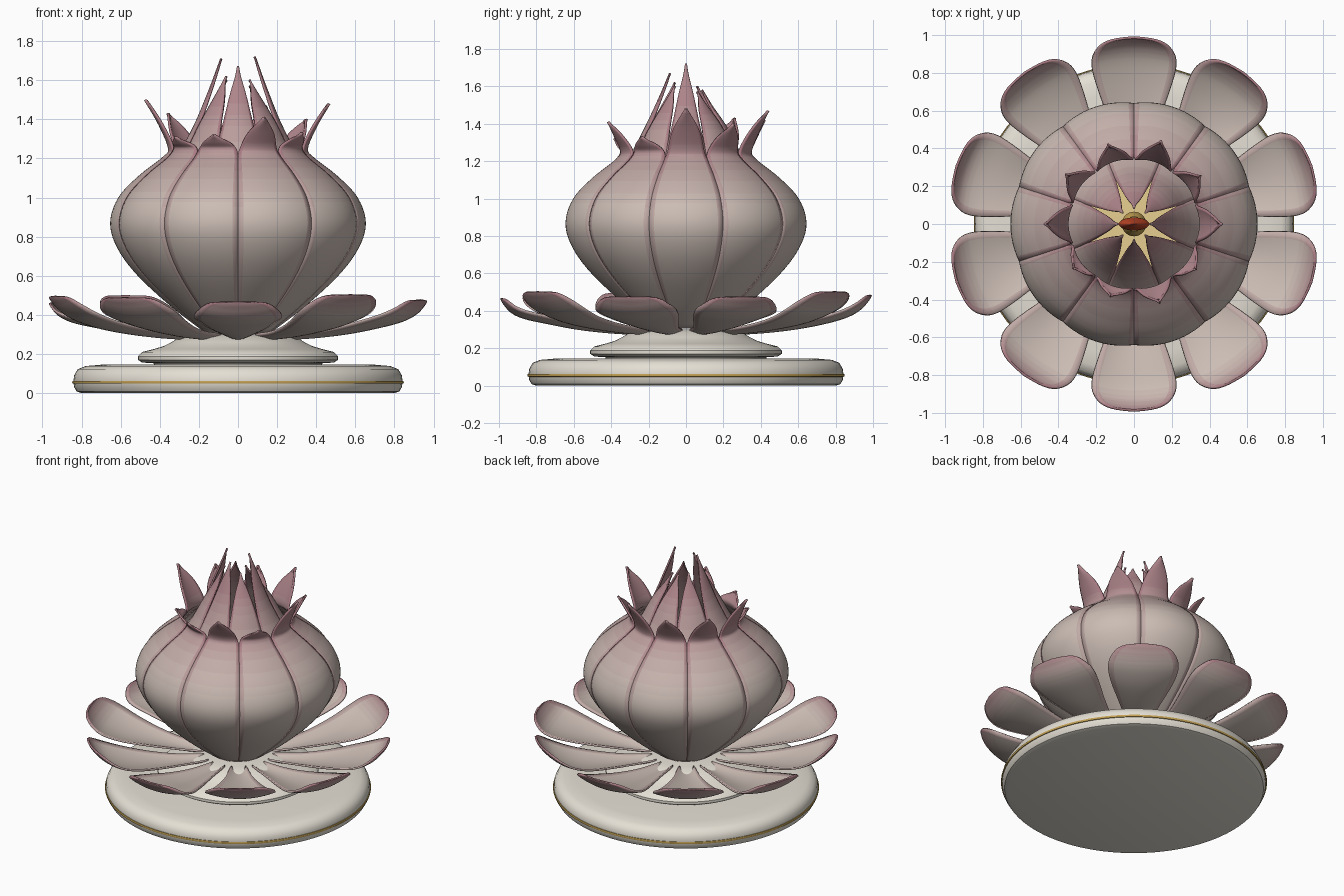
import bpy, bmesh, math
from mathutils import Vector

if "Cube" in bpy.data.objects:
    bpy.data.objects.remove(bpy.data.objects["Cube"])


def mat(name, col):
    m = bpy.data.materials.new(name)
    m.diffuse_color = (*col, 1)
    m.use_nodes = True
    m.node_tree.nodes["Principled BSDF"].inputs["Base Color"].default_value = m.diffuse_color
    return m


CREAM, PINK, STEPS = Vector((0.60, 0.51, 0.46)), Vector((0.40, 0.20, 0.23)), 10
BLUSH = [mat(f"petal_{i}", CREAM.lerp(PINK, i / (STEPS - 1))) for i in range(STEPS)]
IVORY = mat("ivory", (0.78, 0.74, 0.66))
GOLD = mat("gold", (0.55, 0.36, 0.09))
PALE_GOLD = mat("pale_gold", (0.8, 0.62, 0.28))
RED = mat("red", (0.5, 0.06, 0.02))


def spline(keys, n):
    """Smooth interpolation through key tuples."""
    k = [Vector(p) for p in keys]
    k = [2 * k[0] - k[1]] + k + [2 * k[-1] - k[-2]]
    out = []
    for i in range(n + 1):
        s = i / n * (len(keys) - 1)
        j = min(int(s), len(keys) - 2)
        f = s - j
        a, b, c, d = k[j:j + 4]
        out.append(0.5 * (2 * b + (c - a) * f + (2 * a - 5 * b + 4 * c - d) * f * f
                          + (3 * b - a - 3 * c + d) * f ** 3))
    return out


def finish(name, bm, mats, angle=40):
    bmesh.ops.recalc_face_normals(bm, faces=bm.faces)
    me = bpy.data.meshes.new(name)
    bm.to_mesh(me)
    bm.free()
    for m in mats:
        me.materials.append(m)
    ob = bpy.data.objects.new(name, me)
    bpy.context.collection.objects.link(ob)
    bpy.ops.object.select_all(action='DESELECT')
    ob.select_set(True)
    bpy.context.view_layer.objects.active = ob
    bpy.ops.object.shade_smooth_by_angle(angle=math.radians(angle))
    return ob


def lathe(name, profile, m, seg=96):
    bm = bmesh.new()
    vs = [bm.verts.new((r, 0, z)) for r, z in profile]
    es = [bm.edges.new(p) for p in zip(vs, vs[1:])]
    bmesh.ops.spin(bm, geom=vs + es, axis=(0, 0, 1), cent=(0, 0, 0),
                   angle=math.tau, steps=seg, use_duplicate=False)
    bmesh.ops.remove_doubles(bm, verts=bm.verts, dist=1e-5)
    return finish(name, bm, [m])


def petal(name, keys, angle, cup, lift, blush, thick=0.012, rows=36, cols=12):
    """keys: (radius, height, half width as an angle in degrees)."""
    bm = bmesh.new()
    grid = []
    for r, z, w in spline(keys, rows):
        row = []
        for j in range(cols + 1):
            u = 2 * j / cols - 1
            a = math.radians(angle + u * max(w, 0.1))
            rr = r * (1 - cup * u * u)
            row.append(bm.verts.new((rr * math.cos(a), rr * math.sin(a), z + lift * u * u * w / 15)))
        grid.append(row)
    for i in range(rows):
        for j in range(cols):
            f = bm.faces.new((grid[i][j], grid[i][j + 1], grid[i + 1][j + 1], grid[i + 1][j]))
            edge = 0.35 if j in (0, cols - 1) else 0
            s = min(1, blush((i + 0.5) / rows) + edge)
            f.material_index = round(s * (STEPS - 1))
    ob = finish(name, bm, BLUSH, 60)
    mod = ob.modifiers.new("thickness", 'SOLIDIFY')
    mod.thickness = thick
    mod.offset = 0
    return ob


def ramp(a, b, top=1.0):
    return lambda t: top * min(1, max(0, (t - a) / (b - a)))


# Stepped round base
lathe("base_disc", [(0, 0), (0.80, 0), (0.825, 0.008), (0.838, 0.03), (0.842, 0.06), (0.838, 0.09),
                    (0.82, 0.122), (0.78, 0.138), (0.70, 0.145), (0, 0.148)], IVORY)
lathe("gold_band", [(0.82, 0.047), (0.846, 0.048), (0.848, 0.055), (0.846, 0.062), (0.82, 0.063)], GOLD)
lathe("pedestal", [(0, 0.14), (0.43, 0.14), (0.43, 0.152), (0.49, 0.156), (0.512, 0.17), (0.512, 0.188),
                   (0.49, 0.21), (0.43, 0.225), (0.38, 0.24), (0.34, 0.26), (0.30, 0.285),
                   (0.22, 0.30), (0, 0.30)], IVORY)

# Ten open petals lying over the base
for k in range(10):
    d = 0.02 * math.sin(k * 2.3)
    petal(f"open_petal_{k}", [(0.22, 0.275, 13), (0.40, 0.285, 12.5), (0.58, 0.305, 13.8),
                              (0.74, 0.335, 15), (0.86, 0.37 + d / 2, 15), (0.93, 0.41 + d, 13),
                              (0.975, 0.46 + d, 8.5), (0.988, 0.485 + d, 0)],
          90 + 36 * k, 0.0, 0.03, ramp(0.6, 1.0))

# Ten petals forming the bulb, with tips flaring outward
for k, h in enumerate([1.48, 1.40, 1.47, 1.42, 1.43, 1.50, 1.31, 1.32, 1.41, 1.33]):
    e = h - 1.25
    petal(f"bulb_petal_{k}", [(0.16, 0.31, 18.4), (0.33, 0.44, 18.4), (0.505, 0.60, 18.4),
                              (0.61, 0.74, 18.4), (0.648, 0.87, 18.4), (0.605, 1.0, 18.4),
                              (0.50, 1.11, 18.4), (0.385, 1.20, 18.2), (0.352, 1.25, 16.5),
                              (0.365 + 0.15 * e, 1.25 + 0.5 * e, 10.5), (0.375 + 0.4 * e, h, 0)],
          36 * k, 0.022, 0, ramp(0.45, 0.85, 0.85), rows=50)

# Eight inner petals closing to a pointed bud
for k, h in enumerate([1.72, 1.57, 1.58, 1.60, 1.71, 1.62, 1.67, 1.60]):
    petal(f"bud_petal_{k}", [(0.14, 0.33, 23), (0.36, 0.60, 23), (0.46, 0.85, 23), (0.41, 1.05, 23),
                             (0.30, 1.22, 23), (0.215, 1.38, 21), (0.14, 0.45 * 1.38 + 0.55 * h, 15),
                             (0.085, h, 0)],
          45 * k, 0.03, 0, ramp(0.4, 0.8, 0.85), rows=40)

# Golden heart with a small red flame inside the bud
lathe("flower_heart", [(0, 0.6), (0.2, 0.6), (0.3, 0.8), (0.28, 0.85), (0, 0.86)], PALE_GOLD, 48)
lathe("candle_cup", [(0, 0.85), (0.06, 0.86), (0.065, 0.92), (0.04, 0.97), (0, 0.98)], GOLD, 32)
flame = lathe("flame", [tuple(p) for p in spline([(0, 0.95), (0.05, 1.0), (0.055, 1.06),
                                                 (0.025, 1.14), (0, 1.2)], 16)], RED, 32)
flame.scale = (1.4, 0.6, 1)
